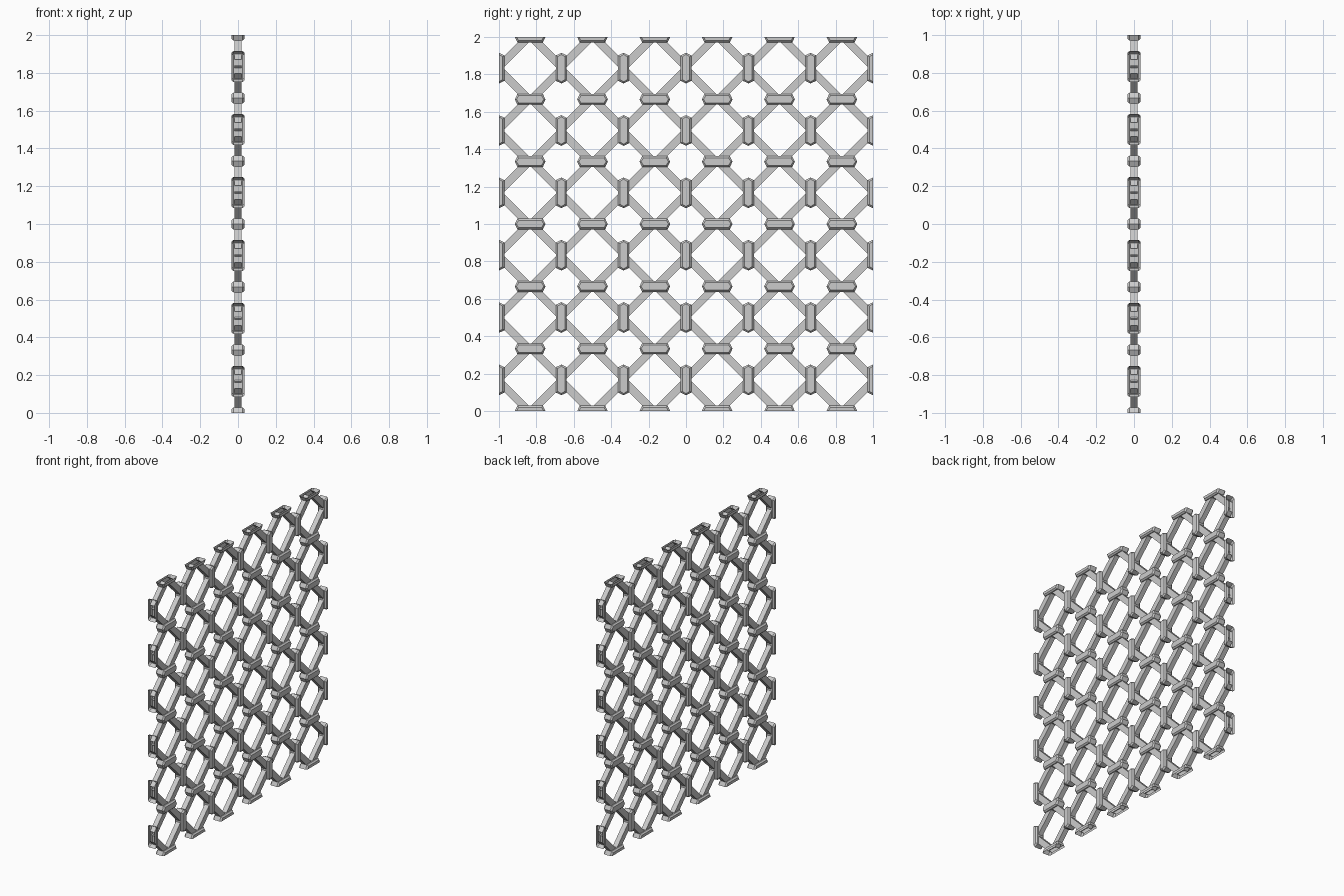
import bpy, bmesh
from mathutils import Vector

cube = bpy.data.objects.get("Cube")
if cube:
    bpy.data.objects.remove(cube, do_unlink=True)

CELLS = 6
PITCH = 2 / CELLS
HALF = PITCH / 2


def bridge(bm, rings, closed=False):
    """Join successive rings of vertices with quads."""
    pairs = list(zip(rings, rings[1:]))
    if closed:
        pairs.append((rings[-1], rings[0]))
    for a, b in pairs:
        for i in range(len(a)):
            j = (i + 1) % len(a)
            bm.faces.new((a[i], a[j], b[j], b[i]))


def add_strut_ring(bm):
    """Square tube frame standing on its corner."""
    inner, outer, depth = 0.144, 0.204, 0.018
    section = [(inner, -depth), (outer, -depth), (outer, depth), (inner, depth)]
    corners = [(1, 0), (0, 1), (-1, 0), (0, -1)]
    rings = [[bm.verts.new((x, r * y, r * z)) for y, z in corners] for r, x in section]
    bridge(bm, rings, closed=True)


def add_clasp(bm, centre, vertical):
    """Pointed six-sided sleeve with chamfered front and back faces."""
    def ring(x, inset):
        tip, shoulder, width = 0.082 - inset, 0.068 - inset * 0.8, 0.029 - inset
        outline = [(tip, 0), (shoulder, width), (-shoulder, width),
                   (-tip, 0), (-shoulder, -width), (shoulder, -width)]
        verts = []
        for along, across in outline:
            y, z = (across, along) if vertical else (along, across)
            verts.append(bm.verts.new(Vector((x, y, z)) + centre))
        return verts

    rings = [ring(-0.034, 0.009), ring(-0.024, 0), ring(0.024, 0), ring(0.034, 0.009)]
    bridge(bm, rings)
    bm.faces.new(rings[0])
    bm.faces.new(rings[-1])


def make_lattice(name, build):
    """Trim one cell to its square and repeat it over the panel."""
    bm = bmesh.new()
    build(bm)
    bmesh.ops.recalc_face_normals(bm, faces=bm.faces)
    for n in [(0, 1, 0), (0, -1, 0), (0, 0, 1), (0, 0, -1)]:
        bmesh.ops.bisect_plane(bm, geom=bm.verts[:] + bm.edges[:] + bm.faces[:],
                               plane_co=Vector(n) * HALF, plane_no=n, clear_outer=True)
    mesh = bpy.data.meshes.new(name)
    bm.to_mesh(mesh)
    bm.free()
    obj = bpy.data.objects.new(name, mesh)
    bpy.context.collection.objects.link(obj)
    obj.location = (0, HALF - 1, HALF)
    for label, step in (("columns", (0, PITCH, 0)), ("rows", (0, 0, PITCH))):
        mod = obj.modifiers.new(label, "ARRAY")
        mod.count = CELLS
        mod.use_relative_offset = False
        mod.use_constant_offset = True
        mod.constant_offset_displace = step
        mod.use_merge_vertices = True
        mod.merge_threshold = 0.0005


def horizontal_clasps(bm):
    for side in (-1, 1):
        add_clasp(bm, Vector((0, 0, side * HALF)), False)


def vertical_clasps(bm):
    for side in (-1, 1):
        add_clasp(bm, Vector((0, side * HALF, 0)), True)


# Diagonal bars and the sleeves that hold their crossings
make_lattice("diagonal_struts", add_strut_ring)
make_lattice("horizontal_clasps", horizontal_clasps)
make_lattice("vertical_clasps", vertical_clasps)
